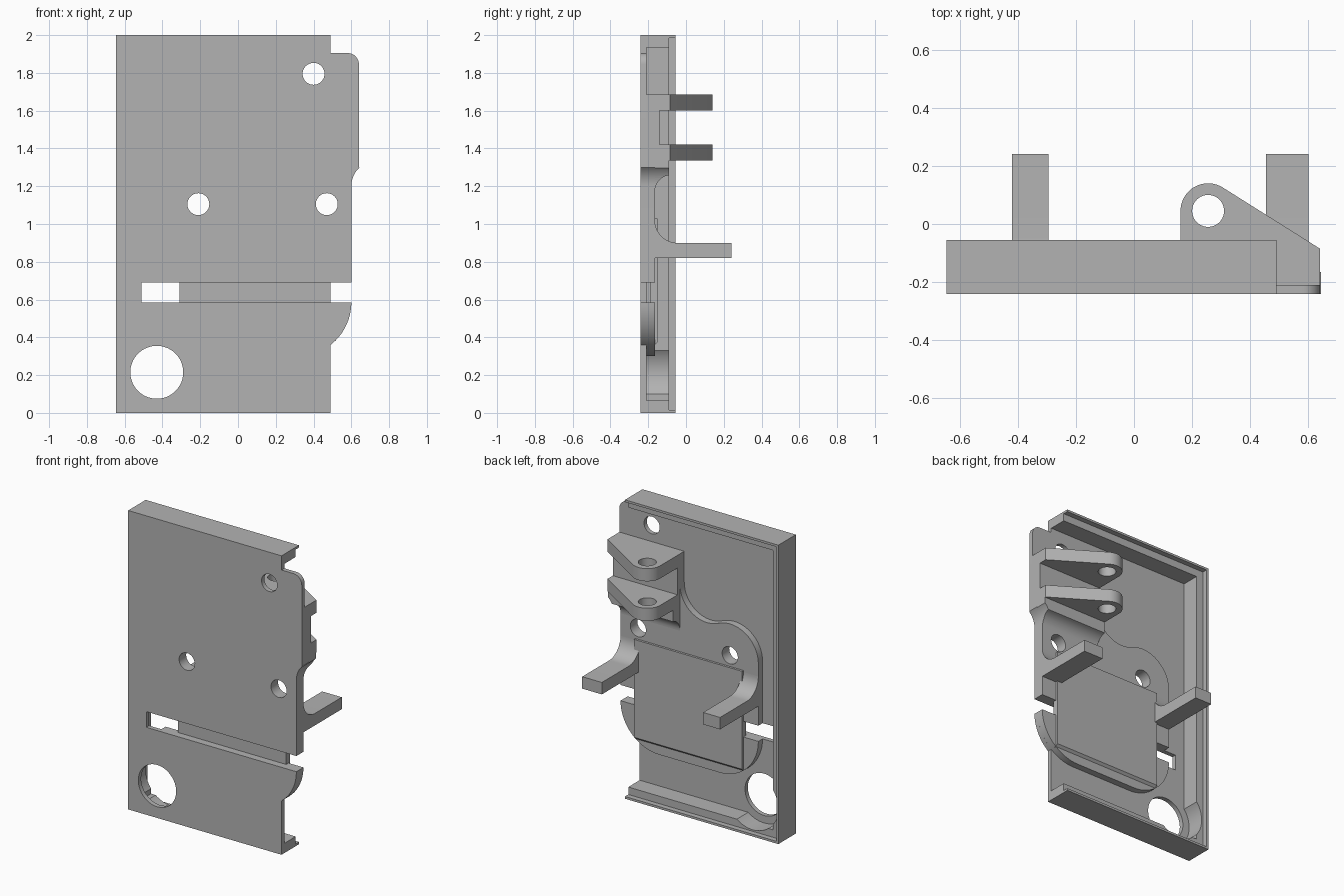
import bpy
import bmesh
from math import cos, sin, radians, acos, atan2, hypot, degrees
from mathutils import Vector

if "Cube" in bpy.data.objects:
    bpy.data.objects.remove(bpy.data.objects["Cube"])

grey = bpy.data.materials.new("plain_grey")
grey.use_nodes = True
COLOUR = (0.45, 0.45, 0.45, 1)
grey.diffuse_color = COLOUR
grey.node_tree.nodes["Principled BSDF"].inputs["Base Color"].default_value = COLOUR

FRONT, BACK, FLOOR = -0.24, -0.055, -0.21   # case depth and inner floor
PAD = -0.165                                # raised pad surface
EMBED = -0.22                               # where raised parts root in the plate


def arc(cx, cy, r, a0, a1, n=16):
    """Points along a circular arc, angles in degrees."""
    angles = [radians(a0 + (a1 - a0) * i / n) for i in range(n + 1)]
    return [(cx + r * cos(a), cy + r * sin(a)) for a in angles]


def prism(name, pts, axis, lo, hi):
    """Extrude a flat outline along one axis."""
    place = {"x": lambda p, t: (t, p[0], p[1]),
             "y": lambda p, t: (p[0], t, p[1]),
             "z": lambda p, t: (p[0], p[1], t)}[axis]
    bm = bmesh.new()
    face = bm.faces.new([bm.verts.new(place(p, lo)) for p in pts])
    out = bmesh.ops.extrude_face_region(bm, geom=[face])
    shift = Vector(place((0, 0), hi - lo))
    moved = [g for g in out["geom"] if isinstance(g, bmesh.types.BMVert)]
    bmesh.ops.translate(bm, vec=shift, verts=moved)
    bmesh.ops.recalc_face_normals(bm, faces=bm.faces)
    mesh = bpy.data.meshes.new(name)
    bm.to_mesh(mesh)
    bm.free()
    mesh.materials.append(grey)
    ob = bpy.data.objects.new(name, mesh)
    bpy.context.collection.objects.link(ob)
    return ob


def box(x0, x1, z0, z1):
    return [(x0, z0), (x1, z0), (x1, z1), (x0, z1)]


def cut(ob, pts, axis="y", lo=-0.5, hi=0.5):
    """Subtract a prism from an object, then drop the cutter."""
    cutter = prism("cutter", pts, axis, lo, hi)
    cutter.hide_render = True
    mod = ob.modifiers.new("cut", "BOOLEAN")
    mod.operation, mod.solver, mod.object = "DIFFERENCE", "EXACT", cutter
    with bpy.context.temp_override(object=ob, active_object=ob, selected_objects=[ob]):
        bpy.ops.object.modifier_apply(modifier=mod.name)
    bpy.data.objects.remove(cutter)


def hole(x, z, r, n=40):
    return arc(x, z, r, 0, 360 - 360 / n, n - 1)


parts = []
screw_holes = [hole(0.40, 1.795, 0.058), hole(-0.21, 1.105, 0.058), hole(0.47, 1.105, 0.058)]
waist = arc(0.735, 1.2, 0.135, 180, 133, 10)     # curve where the side edge widens

# Front plate
outline = [(-0.645, 0), (0.49, 0)]
outline += arc(0.315, 0.585, 0.285, -52, 0)
outline += waist + [(0.64, 1.3)]
outline += arc(0.58, 1.845, 0.06, 0, 90, 10)
outline += [(0.49, 1.905), (0.49, 2), (-0.645, 2)]
plate = prism("front_plate", outline, "y", FRONT, FLOOR)
cut(plate, box(-0.51, 0.8, 0.585, 0.69))
cut(plate, hole(-0.43, 0.215, 0.14, 64))
for h in screw_holes:
    cut(plate, h)
parts.append(plate)


# Three-sided rim: a thick wall with a thin lip behind it
def channel(t):
    return [(-0.645, 0), (0.49, 0), (0.49, t), (-0.645 + t, t),
            (-0.645 + t, 2 - t), (0.49, 2 - t), (0.49, 2), (-0.645, 2)]


wall = prism("rim_wall", channel(0.065), "y", FLOOR - 0.01, -0.09)
cut(wall, hole(-0.43, 0.215, 0.19, 64), "y", FLOOR, 0)
lip = prism("rim_lip", channel(0.015), "y", -0.1, BACK)
parts += [wall, lip]

# Upper raised pad with an S-shaped edge around the screw hole
outline = [(-0.42, 0.69), (0.60, 0.69)] + waist + [(0.64, 1.3), (0.64, 1.5), (0.16, 1.5)]
outline += arc(-0.04, 1.478, 0.20, 0, -114.5)
outline += arc(-0.21, 1.105, 0.21, 65.5, 180)[1:]
pad = prism("upper_pad", outline, "y", EMBED, PAD)
for h in screw_holes[1:]:
    cut(pad, h)
parts.append(pad)

# Lower raised pad with rounded corners
outline = arc(-0.135, 0.585, 0.285, 180, 270) + arc(0.315, 0.585, 0.285, 270, 360)
parts.append(prism("lower_pad", outline, "y", EMBED, PAD))

# Slab bridging the slot
slab = [(-0.19, 0.36), (-0.165, 0.36), (-0.15, 0.375), (-0.15, 1.03), (-0.19, 1.03)]
parts.append(prism("bridge_slab", slab, "x", -0.31, 0.49))

# Hinge block, filleted down to the pad
profile = [(EMBED, 1.17)] + arc(-0.075, 1.17, 0.09, 180, 100, 12)
profile += [(-0.09, 1.34), (-0.09, 1.42), (-0.14, 1.42), (-0.14, 1.60),
            (-0.09, 1.60), (-0.09, 1.685), (EMBED, 1.685)]
block = prism("hinge_block", profile, "x", 0.16, 0.64)
cut(block, waist + [(0.64, 1.3), (0.8, 1.3), (0.8, 1.0), (0.60, 1.0)])
for h in screw_holes[1:]:
    cut(block, h)
parts.append(block)

# Two hinge ears
cx, cy, r = 0.255, 0.045, 0.095
dx, dy = 0.64 - cx, -0.085 - cy
tangent = degrees(atan2(dy, dx) + acos(r / hypot(dx, dy)))
ear = [(0.16, -0.15), (0.64, -0.15), (0.64, -0.085)] + arc(cx, cy, r, tangent, 180, 20)
for name, z0, z1 in (("lower_ear", 1.335, 1.42), ("upper_ear", 1.60, 1.685)):
    ob = prism(name, ear, "z", z0, z1)
    cut(ob, hole(cx, cy, 0.055), "z", 1, 2)
    parts.append(ob)

# Two arms reaching back, filleted into the pad
arm = [(EMBED, 0.82), (0.24, 0.82), (0.24, 0.90)]
arm += arc(-0.045, 1.02, 0.12, 270, 180) + [(EMBED, 1.02)]
for name, x0, x1 in (("left_arm", 0.455, 0.60), ("right_arm", -0.42, -0.295)):
    parts.append(prism(name, arm, "x", x0, x1))

# Smooth curved walls, keep edges sharp
bpy.ops.object.select_all(action="DESELECT")
for ob in parts:
    ob.select_set(True)
bpy.context.view_layer.objects.active = plate
bpy.ops.object.shade_smooth_by_angle(angle=radians(30))
